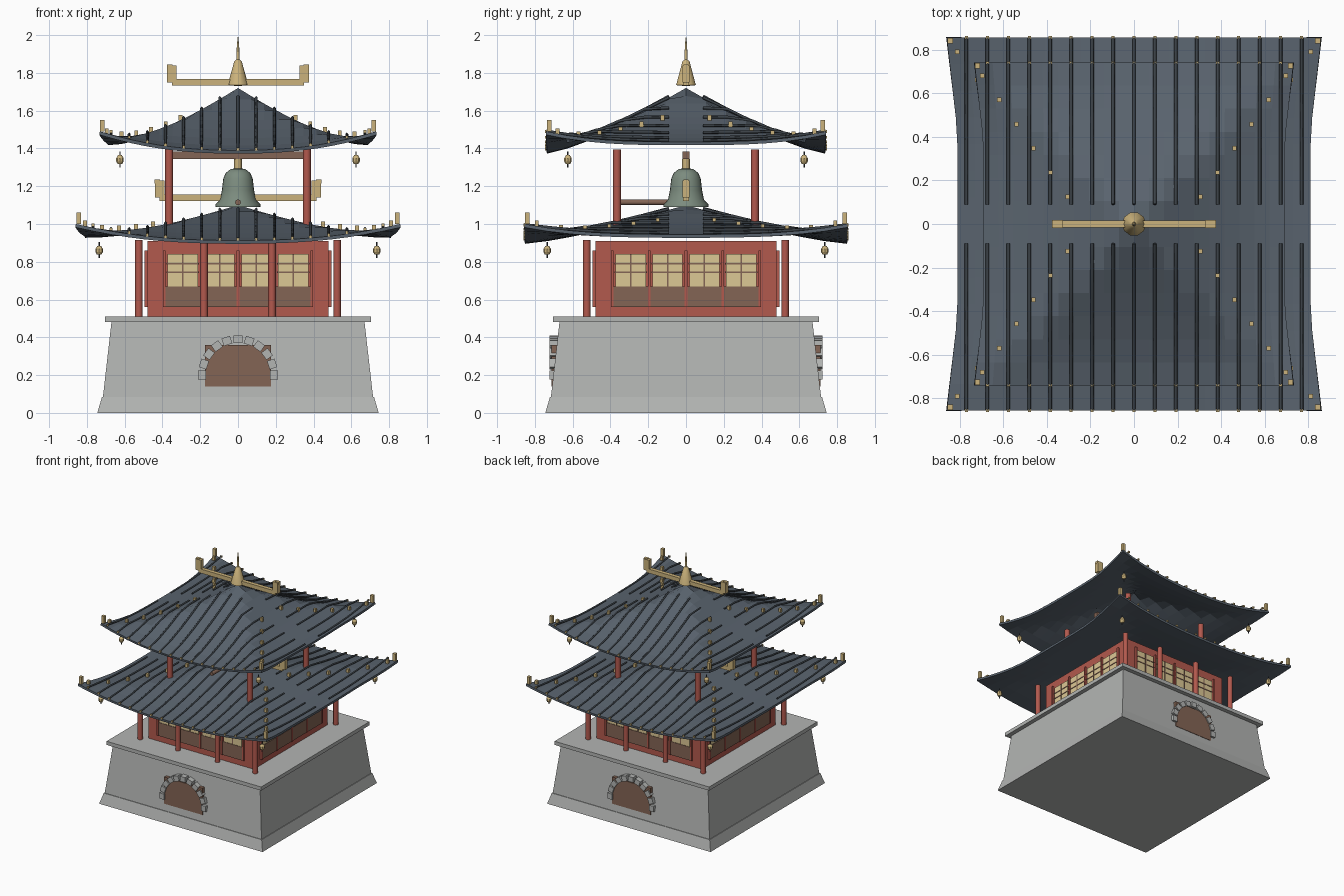
import bpy, bmesh, math
from mathutils import Matrix, Vector

cube = bpy.data.objects.get("Cube")
if cube:
    bpy.data.objects.remove(cube)


def material(name, rgb):
    m = bpy.data.materials.new(name)
    m.use_nodes = True
    m.diffuse_color = (*rgb, 1)
    m.node_tree.nodes["Principled BSDF"].inputs["Base Color"].default_value = (*rgb, 1)
    return m


STONE = material("grey stone", (.45, .46, .45))
RED = material("red lacquer", (.45, .10, .075))
SLATE = material("slate tile", (.10, .125, .155))
DARK = material("dark ridge", (.045, .055, .065))
GOLD = material("gold", (.60, .45, .20))
PAPER = material("window paper", (.72, .58, .30))
WOOD = material("brown wood", (.23, .13, .09))
BRONZE = material("green bronze", (.20, .26, .21))
SIDES = (-1, 1)


def finish(bm, name, mat, smooth=False):
    bmesh.ops.recalc_face_normals(bm, faces=bm.faces)
    mesh = bpy.data.meshes.new(name)
    bm.to_mesh(mesh)
    bm.free()
    mesh.materials.append(mat)
    ob = bpy.data.objects.new(name, mesh)
    bpy.context.collection.objects.link(ob)
    if smooth:
        bpy.ops.object.select_all(action="DESELECT")
        ob.select_set(True)
        bpy.context.view_layer.objects.active = ob
        bpy.ops.object.shade_smooth_by_angle(angle=math.radians(40))
    return ob


def box(bm, c, s, turn=Matrix()):
    bmesh.ops.create_cube(bm, size=1, matrix=turn @ Matrix.Translation(c) @ Matrix.Diagonal((*s, 1)))


def rod(bm, x, y, z0, z1, r0, r1, n=12):
    bmesh.ops.create_cone(bm, cap_ends=True, segments=n, radius1=r0, radius2=r1, depth=z1 - z0,
                          matrix=Matrix.Translation((x, y, (z0 + z1) / 2)))


def boxes(name, mat, items):
    bm = bmesh.new()
    for c, s in items:
        box(bm, c, s)
    return finish(bm, name, mat)


def rods(name, mat, items, n=12):
    bm = bmesh.new()
    for item in items:
        rod(bm, *item, n)
    return finish(bm, name, mat, True)


def lathe(name, mat, profile, n=24):
    bm = bmesh.new()
    vs = [bm.verts.new((r, 0, z)) for r, z in profile]
    es = [bm.edges.new(p) for p in zip(vs, vs[1:])]
    bmesh.ops.spin(bm, geom=vs + es, cent=(0, 0, 0), axis=(0, 0, 1), angle=math.tau, steps=n)
    bmesh.ops.remove_doubles(bm, verts=bm.verts, dist=.0005)
    return finish(bm, name, mat, True)


# Stone base: square frustums stacked up
def frustum(name, z0, z1, h0, h1):
    bm = bmesh.new()
    k = math.sqrt(2)
    bmesh.ops.create_cone(bm, cap_ends=True, segments=4, radius1=h0 * k, radius2=h1 * k, depth=z1 - z0,
                          matrix=Matrix.Translation((0, 0, (z0 + z1) / 2)) @ Matrix.Rotation(math.pi / 4, 4, "Z"))
    finish(bm, name, STONE)


frustum("base_plinth", 0, .085, .745, .72)
frustum("base_wall", .085, .48, .715, .67)
frustum("base_cap", .48, .51, .705, .705)

# Arched gates on front and back
boxes("gate_panel", WOOD, [((0, s * .685, .25), (.35, .054, .22)) for s in SIDES])
bm = bmesh.new()
for s in SIDES:
    for i in range(11):
        a = math.pi * i / 10
        pose = Matrix.Translation((0, s * .69, .2)) @ Matrix.Rotation(-a, 4, "Y")
        box(bm, (.19, 0, 0), (.042, .064, .047), pose)
finish(bm, "gate_arch_stones", STONE)

# Lower hall with windows on four sides
boxes("hall_walls", RED, [((0, 0, .71), (.96, .96, .4))])
parts = {"window_paper": (PAPER, []), "window_panel": (WOOD, []),
         "window_lattice": (WOOD, []), "window_posts": (RED, [])}
for i in range(4):
    x = (i - 1.5) * .195
    parts["window_paper"][1].append(((x, -.482, .755), (.16, .012, .17)))
    parts["window_panel"][1].append(((x, -.484, .615), (.18, .016, .11)))
    parts["window_lattice"][1].append(((x, -.485, .755), (.008, .012, .17)))
    for z in (.745, .79):
        parts["window_lattice"][1].append(((x, -.485, z), (.17, .012, .008)))
for i in range(5):
    parts["window_posts"][1].append((((i - 2) * .195, -.486, .71), (.014, .02, .3)))
for name, (mat, items) in parts.items():
    bm = bmesh.new()
    for q in range(4):
        for c, s in items:
            box(bm, c, s, Matrix.Rotation(q * math.pi / 2, 4, "Z"))
    finish(bm, name, mat)

# Pillars of both storeys
rods("hall_pillars", RED, [(x, s * .525, .51, .915, .02, .02) for s in SIDES for x in (-.525, -.18, .18, .525)])
rods("belfry_pillars", RED, [(a * .365, b * .365, .98, 1.395, .021, .021) for a in SIDES for b in SIDES])


# Sweeping hipped roofs
def roof(tag, apex, drop, extra, lift, X, Y, ribs, first_stud, last_stud, bell, bell_z):
    def height(x, y):
        u, v = min(abs(x) / X, 1), min(abs(y) / Y, 1)
        fall = 1 - (1 - max(u, v)) ** 1.3
        return apex - fall * (drop + extra * (1 - u * u)) + lift * (u * v) ** 3

    bm = bmesh.new()
    bmesh.ops.create_grid(bm, x_segments=20, y_segments=14, size=1)
    for v in bm.verts:
        x, y = v.co.x * X, v.co.y * Y
        flare = 1 + .06 * abs(v.co.x) ** 3 * max(0, (abs(v.co.y) - .5) / .5)
        v.co = (x * flare, y, height(x, y))
    ob = finish(bm, tag + "_roof", SLATE)
    if ob.data.polygons[0].normal.z < 0:
        ob.data.flip_normals()
    solid = ob.modifiers.new("thickness", "SOLIDIFY")
    solid.thickness, solid.offset = .018, -1

    # Tile ribs running front to back, with gold end caps
    curve = bpy.data.curves.new(tag + "_roof_ribs", "CURVE")
    curve.dimensions, curve.bevel_depth, curve.bevel_resolution = "3D", .008, 0
    curve.use_fill_caps = True
    caps = []
    for i in range(-ribs, ribs + 1):
        x = i * .096
        for s in SIDES:
            sp = curve.splines.new("POLY")
            sp.points.add(5)
            for j, p in enumerate(sp.points):
                y = s * (.09 + (Y - .09) * j / 5)
                p.co = (x, y, height(x, y) + .008, 1)
            caps.append(((x, s * Y, height(x, Y) + .006), (.014, .012, .014)))
    curve.materials.append(DARK)
    bpy.context.collection.objects.link(bpy.data.objects.new(tag + "_roof_ribs", curve))
    boxes(tag + "_rib_caps", GOLD, caps)

    # Gold hip studs, corner posts and hanging wind bells
    studs, wires, bells = [], [], []
    for a in SIDES:
        for b in SIDES:
            for i in range(6):
                p = Vector(first_stud).lerp(Vector(last_stud), i / 5)
                studs.append(((a * p.x, b * p.y, height(*p) + .014), (.02, .02, .03)))
            studs.append(((a * X * 1.04, b * (Y - .015), height(X, Y) + .03), (.024, .024, .06)))
            x, y = a * bell, b * bell
            wires.append((x, y, bell_z - .04, bell_z + .045, .004, .004))
            bells += [(x, y, bell_z + .008, bell_z + .024, .02, .01),
                      (x, y, bell_z - .008, bell_z + .008, .02, .02),
                      (x, y, bell_z - .022, bell_z - .008, .012, .02)]
    boxes(tag + "_hip_studs", GOLD, studs)
    rods(tag + "_bell_wires", DARK, wires, 6)
    rods(tag + "_wind_bells", GOLD, bells, 8)


roof("lower", 1.10, .155, .032, .055, .81, .855, 8, (.36, .15), (.81, .79), .735, .86)
roof("upper", 1.72, .285, .045, .055, .69, .74, 7, (.305, .125), (.695, .68), .625, 1.34)


# Gold ridge bars with upright end ornaments
def ridge(tag, z, end):
    items = [((0, 0, z), (end * 2, .032, .034))]
    for s in SIDES:
        items += [((s * end, 0, z + .045), (.05, .036, .09)),
                  ((s * (end + .012), 0, z + .085), (.03, .026, .02))]
    boxes(tag + "_ridge", GOLD, items)


ridge("lower", 1.14, .415)
ridge("upper", 1.75, .35)
lathe("roof_finial", GOLD, [(0, 1.73), (.055, 1.735), (.02, 1.86), (.009, 1.87), (.006, 1.95), (0, 2)], 10)

# Great bell, its beam and striker
boxes("bell_beam", WOOD, [((0, 0, 1.365), (.77, .036, .04))])
rods("bell_hanger", GOLD, [(0, 0, 1.285, 1.345, .02, .02)])
lathe("great_bell", BRONZE, [(0, 1.09), (.12, 1.09), (.118, 1.105), (.095, 1.13), (.085, 1.18), (.078, 1.24),
                             (.065, 1.27), (.04, 1.29), (0, 1.297)])
bm = bmesh.new()
bmesh.ops.create_cone(bm, cap_ends=True, segments=12, radius1=.015, radius2=.015, depth=.25,
                      matrix=Matrix.Translation((0, -.22, 1.115)) @ Matrix.Rotation(math.pi / 2, 4, "X"))
finish(bm, "bell_striker", WOOD, True)
